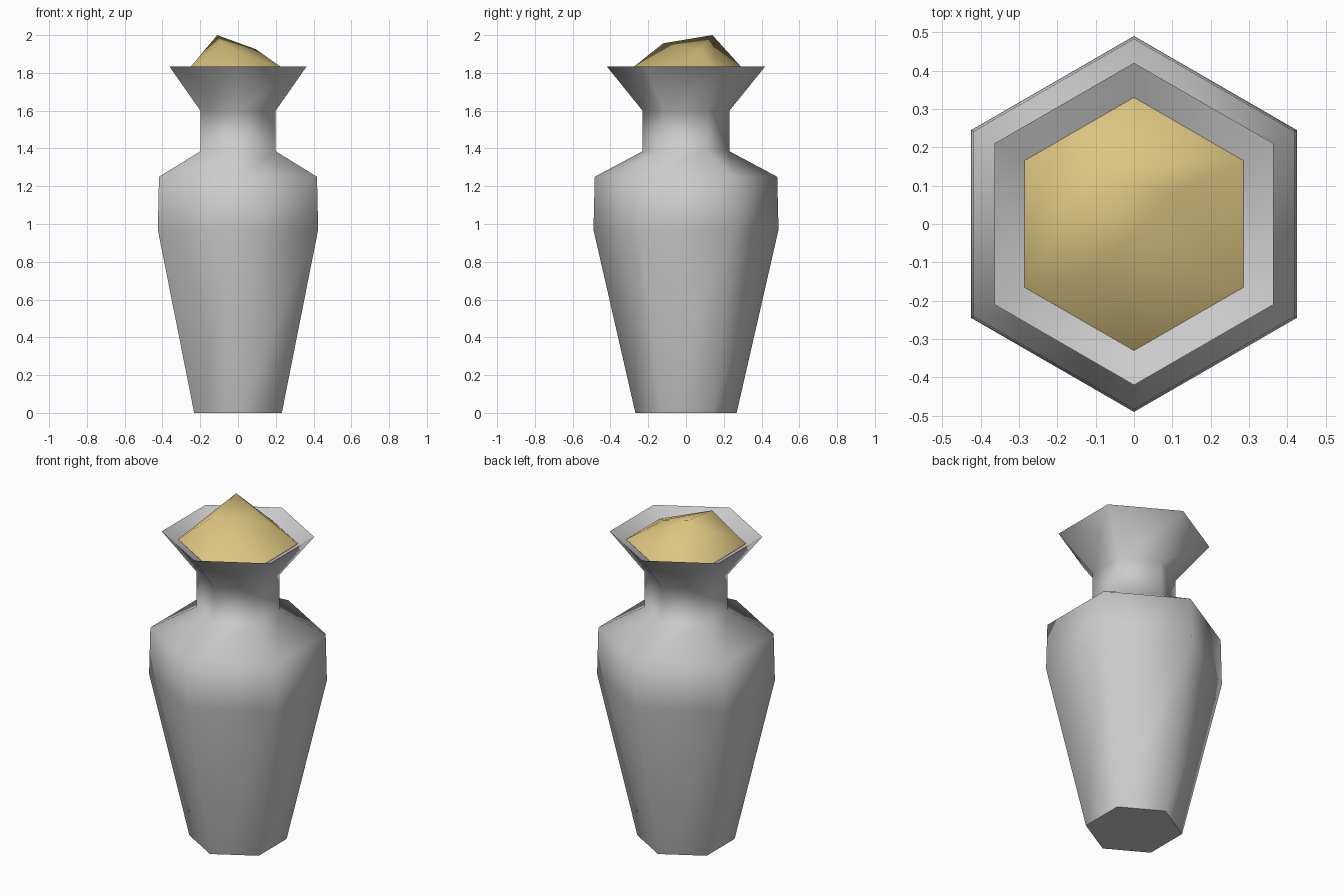
import bpy, bmesh, math
from mathutils import Vector

if "Cube" in bpy.data.objects:
    bpy.data.objects.remove(bpy.data.objects["Cube"])

SIDES = 6


def ring_point(r, z, k):
    a = math.radians(30 + 360 / SIDES * k)
    return Vector((r * math.cos(a), r * math.sin(a), z))


def finish(bm, name, angle):
    bmesh.ops.recalc_face_normals(bm, faces=bm.faces)
    mesh = bpy.data.meshes.new(name)
    bm.to_mesh(mesh)
    bm.free()
    obj = bpy.data.objects.new(name, mesh)
    bpy.context.collection.objects.link(obj)
    bpy.ops.object.select_all(action='DESELECT')
    obj.select_set(True)
    bpy.context.view_layer.objects.active = obj
    bpy.ops.object.shade_smooth_by_angle(angle=math.radians(angle))
    return obj


# Vase: six-sided profile (radius, height), ending in the inner lip
profile = [(0.268, 0), (0.49, 0.97), (0.483, 1.25), (0.23, 1.385),
           (0.23, 1.60), (0.42, 1.835), (0.325, 1.785)]
bm = bmesh.new()
rings = [[bm.verts.new(ring_point(r, z, k)) for k in range(SIDES)] for r, z in profile]
bm.faces.new(rings[0][::-1])
for low, high in zip(rings, rings[1:]):
    for k in range(SIDES):
        n = (k + 1) % SIDES
        bm.faces.new((low[k], low[n], high[n], high[k]))
finish(bm, "vase", 75)

# Heaped contents: hexagonal edge rising to three uneven peaks
peaks = [(-0.11, 0.14, 2.0), (-0.09, -0.12, 1.957), (0.095, 0.08, 1.925)]
bm = bmesh.new()
for k in range(SIDES):
    bm.verts.new(ring_point(0.33, 1.79, k))
for p in peaks:
    bm.verts.new(p)
bmesh.ops.convex_hull(bm, input=bm.verts[:])
bm.normal_update()
under = [f for f in bm.faces if abs(f.normal.z) > 0.99 and f.calc_center_median().z < 1.8]
bmesh.ops.delete(bm, geom=under, context='FACES')
heap = finish(bm, "heaped_contents", 80)
for f in heap.data.polygons:
    if f.normal.z < 0:
        heap.data.flip_normals()
        break

# Gold colour
gold = bpy.data.materials.new("gold")
gold.diffuse_color = (0.72, 0.56, 0.22, 1)
gold.use_nodes = True
gold.node_tree.nodes["Principled BSDF"].inputs["Base Color"].default_value = gold.diffuse_color
heap.data.materials.append(gold)
